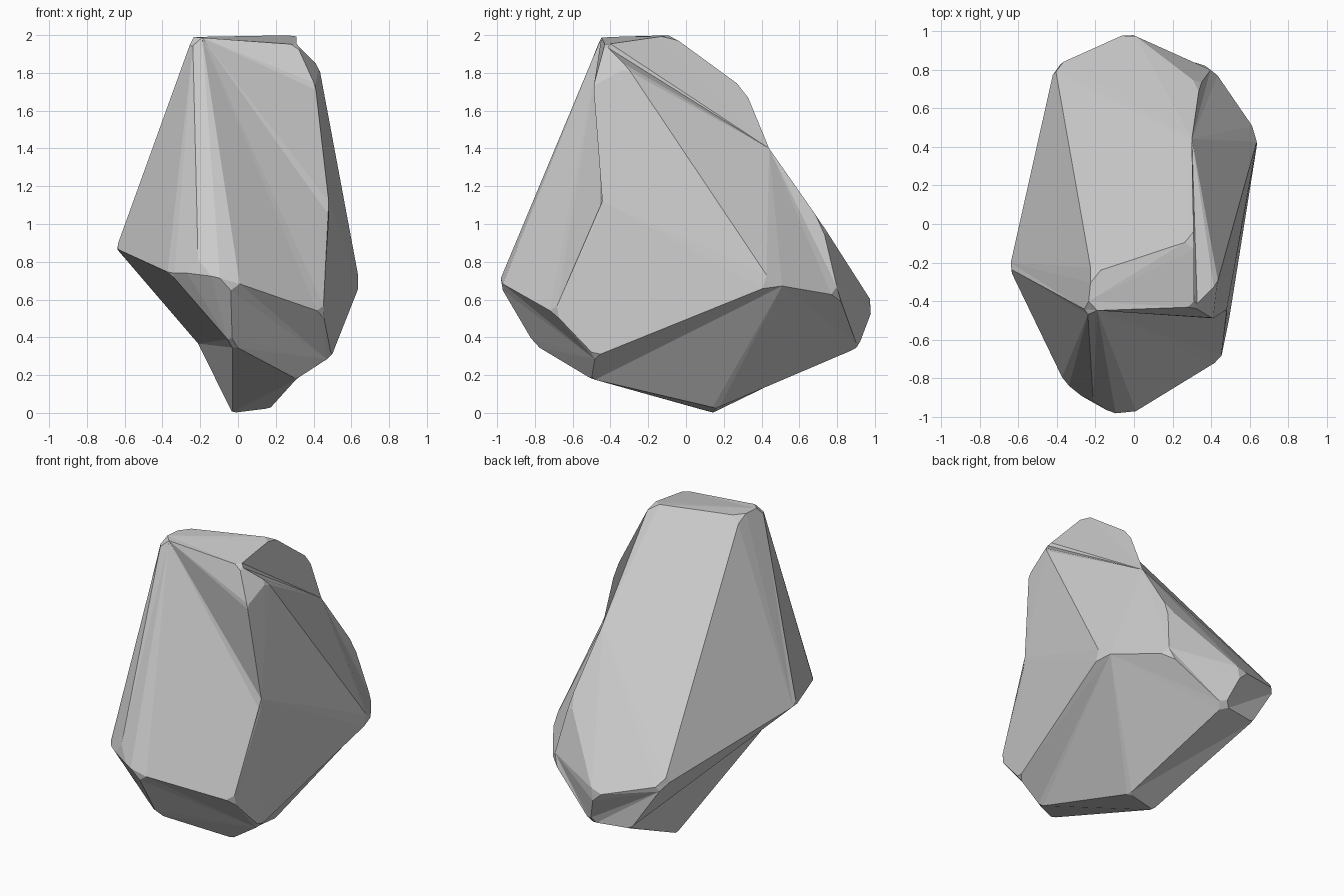
import bpy, bmesh
from mathutils import Vector

if "Cube" in bpy.data.objects:
    bpy.data.objects.remove(bpy.data.objects["Cube"])

# uncut corners of the boulder: x, y, z, size of the chipped tip
corners = {
    # crown
    'A': (-.24, -.45, 1.99, .05), 'B': (-.22, -.255, 1.99, .05),
    'C': (.31, -.08, 2.0, .05), 'D': (.31, -.43, 1.95, .03),
    'T': (.43, -.31, 1.83, .03), 'X': (.41, -.49, 1.73, .02),
    # ridges running down the front right and the back right
    'E': (.485, -.44, 1.08, .04), 'F': (.30, .31, 1.715, .05),
    'G': (.30, .44, 1.4, 0), 'H': (.34, .72, 1.0, .06),
    # belt
    'I': (-.02, .995, .57, .05), 'J': (-.41, .82, .67, .05),
    'K': (-.645, -.23, .87, .03), 'L': (-.36, -.82, .74, .03),
    'N': (-.21, -.94, .74, .08), 'Y': (-.04, -1.0, .70, .06),
    'S': (.45, -.70, .53, .04), 'O': (.645, .46, .68, .06),
    'R': (.405, .81, .62, .05),
    # underside
    'M': (.495, -.48, .3, .03), 'Z': (.31, -.50, .18, .02),
    'W': (-.03, -.8, .36, .04), 'P': (.06, .91, .345, .04),
    'Q': (-.2, .86, .35, .02), 'V': (-.03, .14, 0, .02), 'U': (.17, .16, .025, .02),
}
# facets by corner name, each split in a fan from its first corner
facets = ("ADCB ANYSEXD AKLN KABJ GHIJBCF GFCDTORH ESMOTX TDX MSYWZ WYNL "
          "QVWLKJ ZWVU OMZUPR UVQP RPIH JIPQ").split()

bm = bmesh.new()
verts = {}


def tip(c, n):
    """Vertex where the chip at corner c meets the edge towards corner n."""
    if (c, n) not in verts:
        a, b = Vector(corners[c][:3]), Vector(corners[n][:3])
        d = min(corners[c][3], .4 * (b - a).length)
        verts[c, n] = bm.verts.new(a + (b - a).normalized() * d)
    return verts[c, n]


def fan(vs):
    for a, b in zip(vs[1:], vs[2:]):
        bm.faces.new((vs[0], a, b))


# large facets
chips = {c: {} for c in corners}
for f in facets:
    loop = []
    for i, c in enumerate(f):
        p, n = f[i - 1], f[(i + 1) % len(f)]
        loop += [tip(c, p), tip(c, n)]
        chips[c][n] = p
    fan(loop)

# small facets on the chipped corners
for c, link in chips.items():
    ring = [next(iter(link))]
    while link[ring[-1]] != ring[0]:
        ring.append(link[ring[-1]])
    if len(ring) > 2:
        fan([tip(c, n) for n in ring])

bmesh.ops.remove_doubles(bm, verts=bm.verts, dist=.0005)
bmesh.ops.recalc_face_normals(bm, faces=bm.faces)
mesh = bpy.data.meshes.new("boulder")
bm.to_mesh(mesh)
bm.free()
bpy.context.collection.objects.link(bpy.data.objects.new("boulder", mesh))
